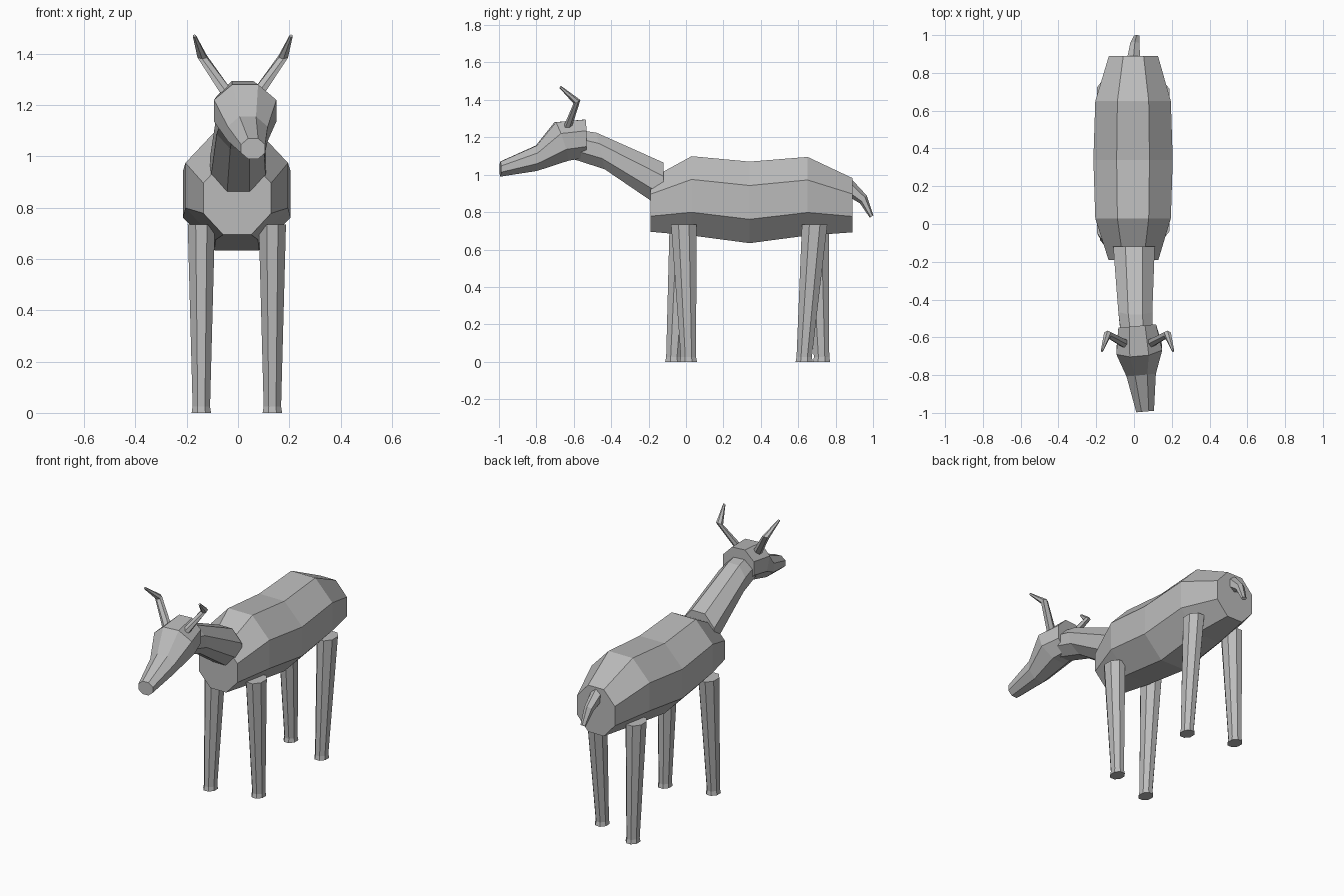
import bpy
import bmesh
from math import sin, cos, pi
from mathutils import Vector

default_cube = bpy.data.objects.get("Cube")
if default_cube:
    bpy.data.objects.remove(default_cube, do_unlink=True)

hide = bpy.data.materials.new("plain_grey")
hide.use_nodes = True
hide.diffuse_color = (0.5, 0.5, 0.5, 1)
hide.node_tree.nodes["Principled BSDF"].inputs["Base Color"].default_value = (0.5, 0.5, 0.5, 1)


def loft(name, rings, sides=8, yaw=0.0):
    """Skin a row of flat-topped polygon rings: (centre, half width, half height, pitch)."""
    bm = bmesh.new()
    grow = 1 / cos(pi / sides)
    loops = []
    for centre, half_width, half_height, pitch in rings:
        across = Vector((cos(yaw), sin(yaw), 0))
        up = Vector((0, sin(pitch), cos(pitch)))
        loop = []
        for k in range(sides):
            a = (k + 0.5) * 2 * pi / sides
            loop.append(bm.verts.new(Vector(centre)
                                     + across * half_width * grow * cos(a)
                                     + up * half_height * grow * sin(a)))
        loops.append(loop)
    for lower, upper in zip(loops, loops[1:]):
        for k in range(sides):
            j = (k + 1) % sides
            bm.faces.new((lower[k], lower[j], upper[j], upper[k]))
    bm.faces.new(loops[0])
    bm.faces.new(loops[-1])
    bmesh.ops.recalc_face_normals(bm, faces=bm.faces)
    mesh = bpy.data.meshes.new(name)
    bm.to_mesh(mesh)
    bm.free()
    mesh.materials.append(hide)
    obj = bpy.data.objects.new(name, mesh)
    bpy.context.scene.collection.objects.link(obj)
    return obj


# Barrel body with a slight dip in the back
loft("body", [
    ((-0.003, -0.19, 0.837), 0.132, 0.142, 0),
    ((-0.005, 0.03, 0.887), 0.20, 0.212, 0),
    ((-0.005, 0.34, 0.852), 0.21, 0.218, 0),
    ((-0.005, 0.65, 0.885), 0.20, 0.21, 0),
    ((-0.003, 0.89, 0.837), 0.13, 0.145, 0),
])

# Neck reaching forward from the shoulders
loft("neck", [
    ((0, -0.12, 0.94), 0.11, 0.125, 0),
    ((0.007, -0.457, 1.127), 0.09, 0.10, -0.22),
    ((0.015, -0.58, 1.16), 0.085, 0.08, 0.3),
])

# Head tapering to the muzzle, turned slightly to its left
loft("head", [
    ((0.017, -0.54, 1.193), 0.10, 0.102, 0),
    ((0.028, -0.665, 1.178), 0.122, 0.108, -0.32),
    ((0.038, -0.80, 1.088), 0.078, 0.068, 0),
    ((0.059, -0.993, 1.03), 0.047, 0.04, 0),
], yaw=0.09)

# Bent horns
for name, base, bend, tip in (
        ("right_horn", -0.045, -0.14, -0.17),
        ("left_horn", 0.08, 0.177, 0.207)):
    loft(name, [
        ((base, -0.635, 1.25), 0.026, 0.02, pi / 2),
        ((bend, -0.583, 1.39), 0.018, 0.018, 1.1),
        ((tip, -0.673, 1.47), 0.006, 0.006, 0.7),
    ], sides=6)

# Drooping tail
loft("tail", [
    ((-0.003, 0.87, 0.935), 0.034, 0.042, 0.2),
    ((0.005, 0.948, 0.868), 0.025, 0.024, 0.7),
    ((0.014, 0.992, 0.777), 0.015, 0.01, 1.0),
], sides=6)

# Tapered legs with small flared feet, each planted at its own stride
for name, x, top_y, foot_y in (
        ("front_right_leg", -0.143, -0.02, -0.065),
        ("front_left_leg", 0.134, -0.012, 0.013),
        ("rear_right_leg", -0.143, 0.695, 0.725),
        ("rear_left_leg", 0.134, 0.688, 0.632)):
    loft(name, [
        ((x, top_y, 0.735), 0.053, 0.068, pi / 2),
        ((x, foot_y, 0.025), 0.034, 0.041, pi / 2),
        ((x, foot_y, 0), 0.038, 0.046, pi / 2),
    ])
